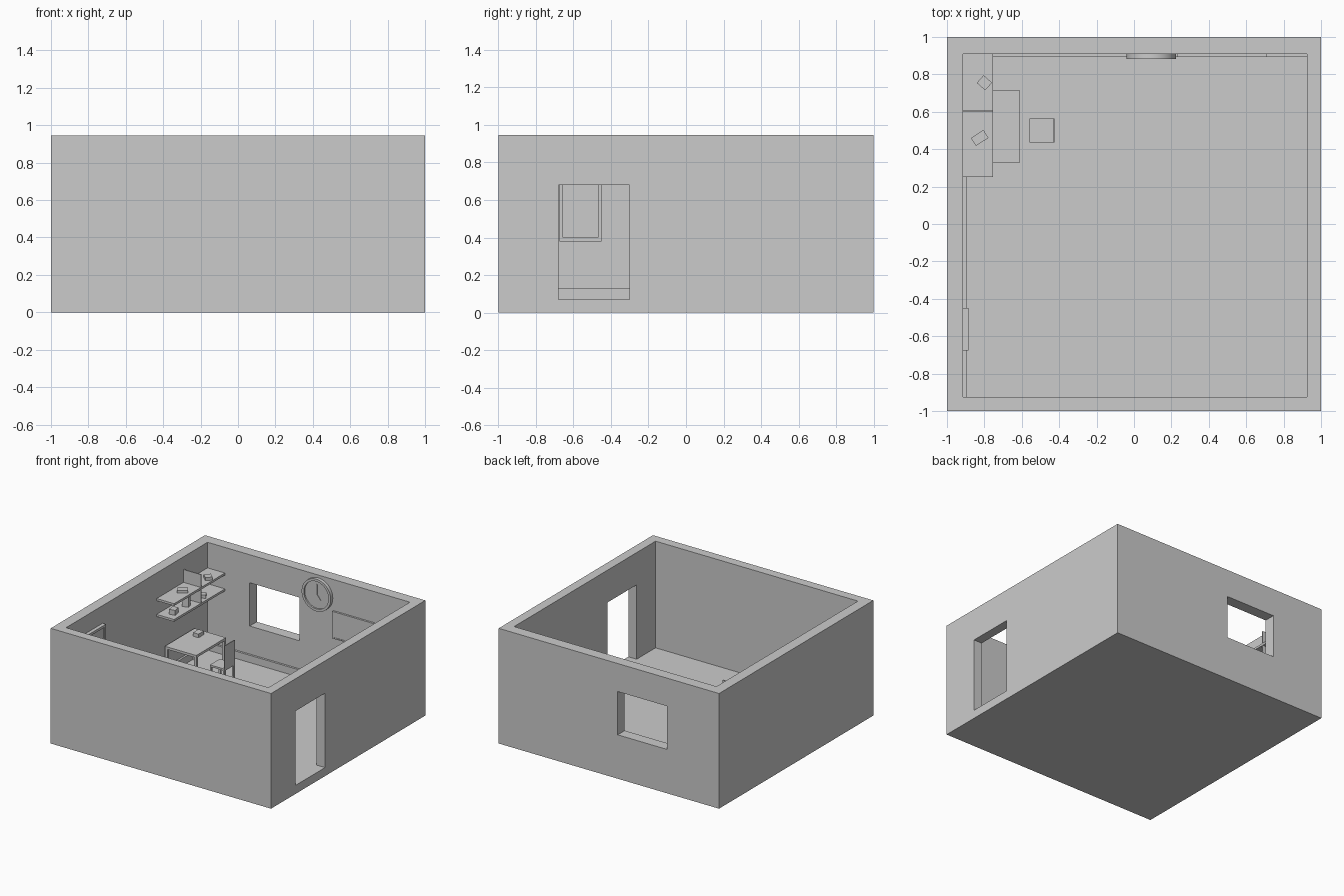
import bpy, math
from mathutils import Matrix

old = bpy.data.objects.get("Cube")
if old:
    bpy.data.objects.remove(old, do_unlink=True)

GREY = (0.6, 0.6, 0.6, 1)
grey = bpy.data.materials.new("plain_grey")
grey.use_nodes = True
grey.diffuse_color = GREY
grey.node_tree.nodes["Principled BSDF"].inputs["Base Color"].default_value = GREY


def box(name, lo, hi, turn=0):
    """Box between two corners, optionally turned about its vertical axis."""
    bpy.ops.mesh.primitive_cube_add(size=1)
    ob = bpy.context.object
    ob.name = name
    size = [b - a for a, b in zip(lo, hi)]
    ob.data.transform(Matrix.Diagonal((*size, 1)))
    ob.location = [(a + b) / 2 for a, b in zip(lo, hi)]
    ob.rotation_euler.z = math.radians(turn)
    ob.data.materials.append(grey)
    return ob


def item(name, x, y, z, size, turn=0):
    """Small box standing on height z."""
    w, d, h = size
    return box(name, (x - w / 2, y - d / 2, z), (x + w / 2, y + d / 2, z + h), turn)


def cut(target, cutter):
    mod = target.modifiers.new("cut", 'BOOLEAN')
    mod.operation, mod.solver, mod.object = 'DIFFERENCE', 'EXACT', cutter
    bpy.context.view_layer.objects.active = target
    bpy.ops.object.modifier_apply(modifier=mod.name)
    bpy.data.objects.remove(cutter, do_unlink=True)


LEFT, RIGHT, FRONT, BACK, FLOOR, TOP = -0.913, 0.924, -0.925, 0.909, 0.07, 0.945

# Room shell with doorway and window
room = box("room_shell", (-1, -1, 0), (1, 1, TOP))
cut(room, box("cutter", (LEFT, FRONT, FLOOR), (RIGHT, BACK, 1.2)))
cut(room, box("cutter", (0.8, -0.68, FLOOR), (1.2, -0.3, 0.68)))
cut(room, box("cutter", (-0.53, 0.8, 0.36), (-0.08, 1.2, 0.715)))

# Skirting boards
SKIRT = 0.017
box("side_skirting", (LEFT, FRONT, FLOOR), (LEFT + SKIRT, BACK, 0.13))
box("back_skirting", (LEFT + SKIRT, BACK - SKIRT, FLOOR), (RIGHT, BACK, 0.13))

# Framed picture on the side wall
picture = box("picture_frame", (LEFT, -0.675, 0.38), (-0.884, -0.45, 0.8))
cut(picture, box("cutter", (-0.892, -0.655, 0.4), (-0.8, -0.47, 0.78)))

# Board on the back wall
board = box("wall_board", (0.23, 0.893, 0.468), (0.71, BACK, 0.69))
cut(board, box("cutter", (0.24, 0.8, 0.478), (0.7, 0.897, 0.68)))


# Wall clock
def disc(name, radius, y0, y1):
    bpy.ops.mesh.primitive_cylinder_add(vertices=48, radius=radius, depth=y1 - y0,
                                        location=(0.092, (y0 + y1) / 2, 0.79),
                                        rotation=(math.pi / 2, 0, 0))
    ob = bpy.context.object
    ob.name = name
    ob.data.materials.append(grey)
    return ob


clock = disc("clock_case", 0.132, 0.882, BACK)
cut(clock, disc("cutter", 0.112, 0.8, 0.894))
bpy.ops.object.select_all(action='DESELECT')
clock.select_set(True)
bpy.context.view_layer.objects.active = clock
bpy.ops.object.shade_smooth_by_angle()
for name, length, angle in (("hour_hand", 0.055, 140), ("minute_hand", 0.085, 0)):
    hand = box(name, (-0.003, -0.002, 0), (0.003, 0.002, length))
    hand.data.transform(Matrix.Translation((0, 0, length / 2)))
    hand.location = (0.092, 0.892, 0.79)
    hand.rotation_euler.y = math.radians(angle)

# Wall shelves with an upright divider
SX0, SX1 = -0.913, -0.755
for name, z in (("lower_shelf", 0.605), ("upper_shelf", 0.735)):
    box(name, (SX0, 0.25, z - 0.018), (SX1, BACK, z))
box("shelf_divider", (SX0, 0.598, 0.6), (SX1, 0.606, 0.84))

# Things on the shelves
item("upper_book", -0.825, 0.46, 0.735, (0.08, 0.05, 0.022), 33)
item("upper_box", -0.8, 0.755, 0.735, (0.055, 0.06, 0.025), 48)
item("lower_box", -0.82, 0.34, 0.605, (0.05, 0.06, 0.04), 10)
item("lower_book", -0.82, 0.5, 0.605, (0.05, 0.04, 0.08), 15)
item("lower_block", -0.81, 0.7, 0.605, (0.05, 0.05, 0.025), 30)


def legs(name, x0, x1, y0, y1, z, w):
    for x in (x0 + w / 2, x1 - w / 2):
        for y in (y0 + w / 2, y1 - w / 2):
            item(name, x, y, FLOOR, (w, w, z - FLOOR))


# Desk
box("desk_top", (-0.895, 0.33, 0.298), (-0.61, 0.715, 0.318))
legs("desk_leg", -0.895, -0.61, 0.33, 0.715, 0.298, 0.022)
item("desk_box", -0.8, 0.63, 0.318, (0.05, 0.07, 0.03))

# Chair
box("chair_seat", (-0.56, 0.435, 0.2), (-0.425, 0.565, 0.215))
box("chair_back", (-0.432, 0.435, 0.215), (-0.425, 0.565, 0.405))
legs("chair_leg", -0.56, -0.425, 0.435, 0.565, 0.2, 0.015)
